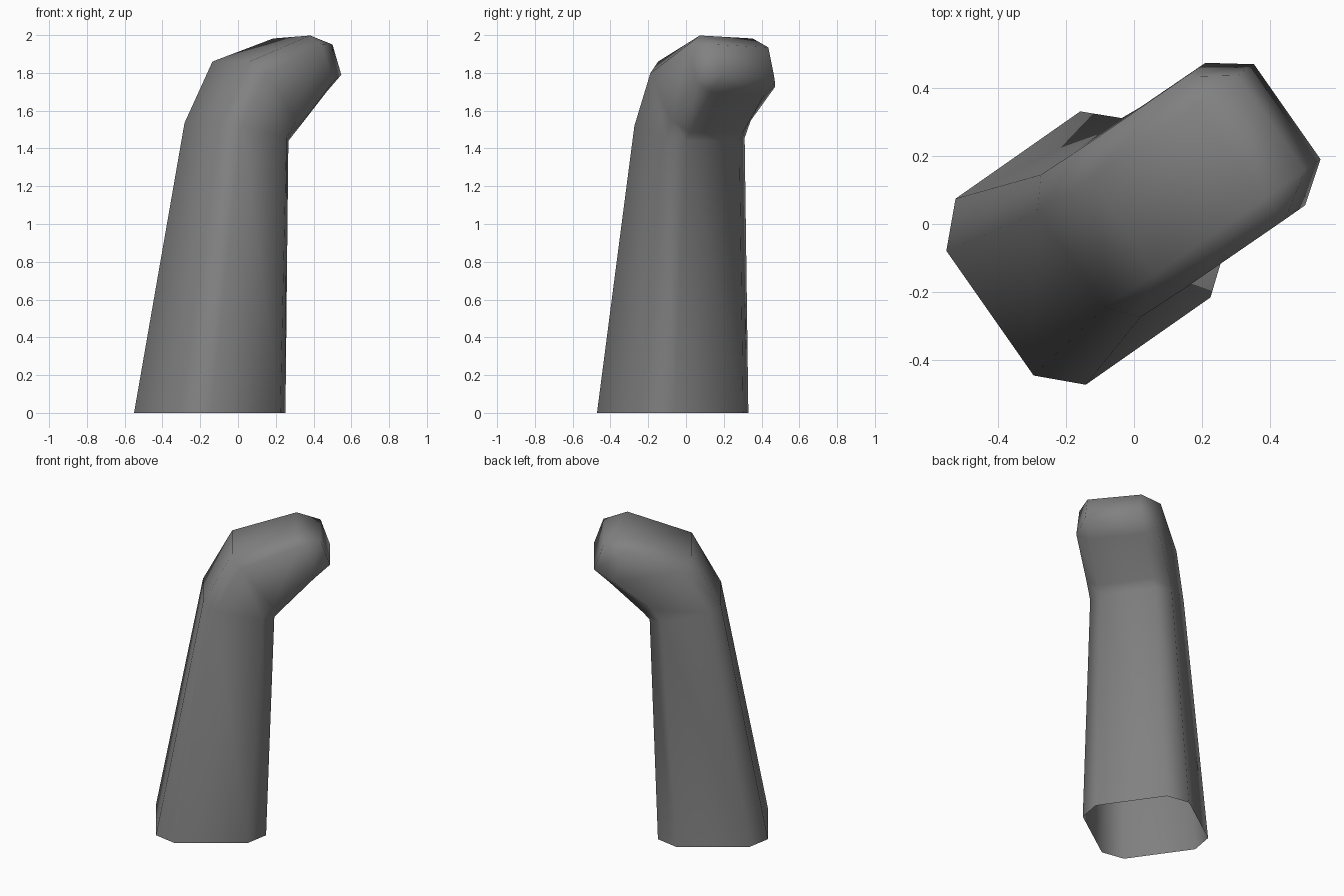
import bpy
import bmesh
import math
from mathutils import Vector, Matrix

cube = bpy.data.objects.get("Cube")
if cube:
    bpy.data.objects.remove(cube, do_unlink=True)

# Plain grey material
grey = bpy.data.materials.new("dark_grey")
grey.use_nodes = True
color = (0.22, 0.22, 0.22, 1.0)
grey.diffuse_color = color
grey.node_tree.nodes["Principled BSDF"].inputs["Base Color"].default_value = color

CHAMFER = 0.165  # corner cut as a share of the section width


def section(back, front, half, mid, roll=0.0):
    """Chamfered square section between a back and a front point (u, z)."""
    b, f = Vector(back), Vector(front)
    c = CHAMFER
    inner = 1 - 2 * c
    shape = [(0, -inner), (0, inner), (c, 1), (1 - c, 1),
             (1, inner), (1, -inner), (1 - c, -1), (c, -1)]
    points = []
    for t, s in shape:
        p = b.lerp(f, t)
        points.append(Vector((p.x, mid + s * half, p.y - roll * s)))
    return points


# Sections from the open foot, through the bend, to the end of the arm
sections = [
    section((-0.496, 0), (0.17, 0), 0.333, 0.028),
    section((-0.212, 1.535), (0.22, 1.44), 0.255, 0.02),
    section((-0.035, 1.86), (0.26, 1.485), 0.255, 0.015),
    section((0.355, 1.99), (0.46, 1.69), 0.255, 0.012, 0.012),
]

bm = bmesh.new()
rings = [[bm.verts.new(p) for p in ring] for ring in sections]
for low, high in zip(rings, rings[1:]):
    for i in range(8):
        j = (i + 1) % 8
        bm.faces.new((low[i], low[j], high[j], high[i]))

# Bevelled end of the arm: four sloped sides, four corner triangles, flat cap
end = rings[-1]
cap = [bm.verts.new(p) for p in
       ((0.50, -0.158, 1.95), (0.50, 0.182, 1.935),
        (0.557, 0.182, 1.77), (0.557, -0.158, 1.79))]
for k in range(4):
    a, b = end[2 * k], end[2 * k + 1]
    c = end[(2 * k + 2) % 8]
    n = cap[(k + 1) % 4]
    bm.faces.new((a, b, n, cap[k]))
    bm.faces.new((b, c, n))
bm.faces.new(cap)

bmesh.ops.recalc_face_normals(bm, faces=bm.faces[:])
if sum(f.normal.dot(f.calc_center_median() - Vector((0, 0, 1))) for f in bm.faces) < 0:
    bmesh.ops.reverse_faces(bm, faces=bm.faces[:])

# Turn the bend toward its heading
bm.transform(Matrix.Rotation(math.radians(35), 4, 'Z'))
for f in bm.faces:
    f.smooth = True

mesh = bpy.data.meshes.new("bent_post")
bm.to_mesh(mesh)
bm.free()
mesh.materials.append(grey)
post = bpy.data.objects.new("bent_post", mesh)
bpy.context.collection.objects.link(post)
